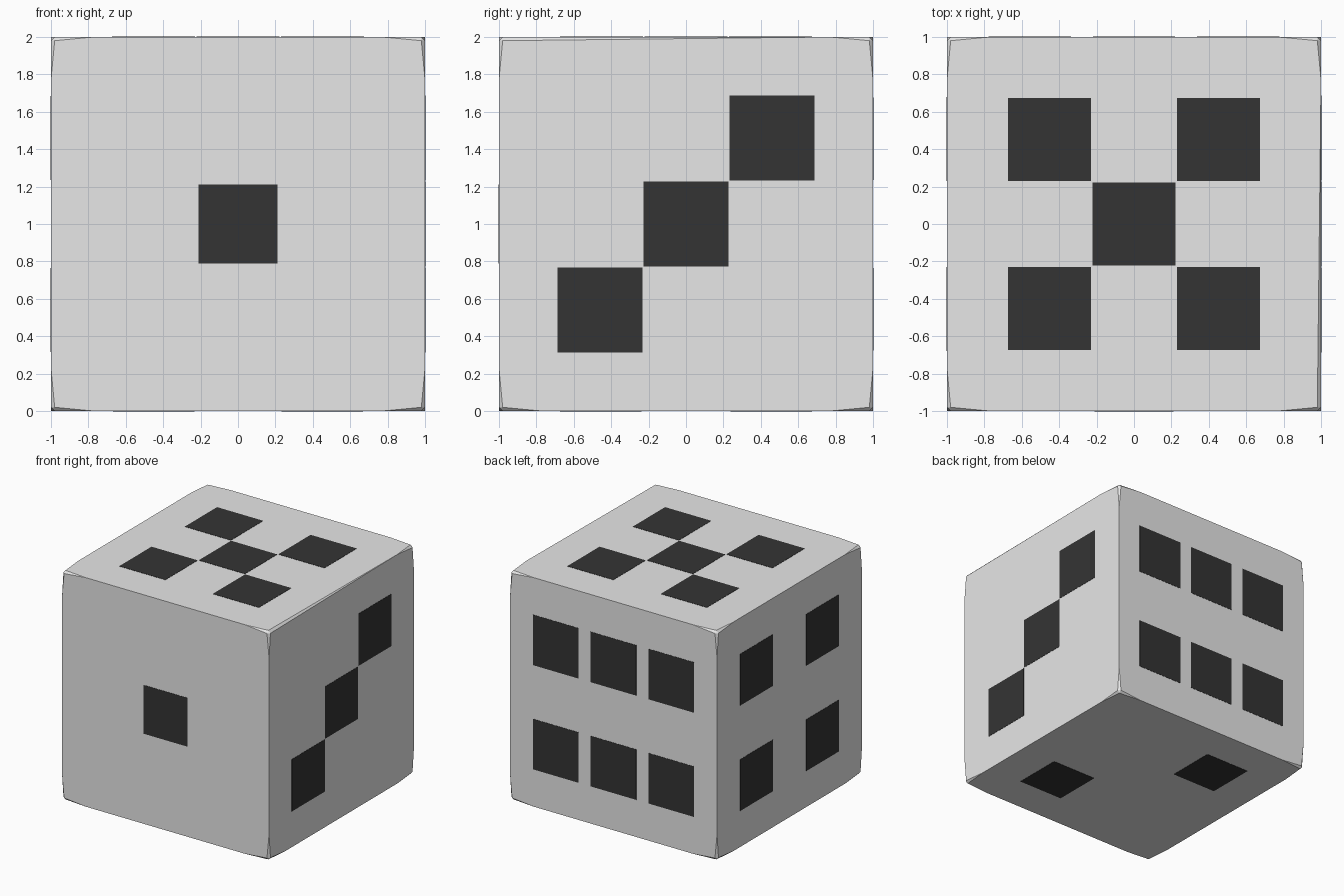
import bpy, bmesh
from itertools import product
from mathutils import Vector

if "Cube" in bpy.data.objects:
    bpy.data.objects.remove(bpy.data.objects["Cube"])


def material(name, rgb):
    m = bpy.data.materials.new(name)
    m.diffuse_color = (*rgb, 1)
    m.use_nodes = True
    m.node_tree.nodes["Principled BSDF"].inputs["Base Color"].default_value = m.diffuse_color
    return m


def add_object(name, bm, mat):
    bmesh.ops.recalc_face_normals(bm, faces=bm.faces)
    me = bpy.data.meshes.new(name)
    bm.to_mesh(me)
    bm.free()
    me.materials.append(mat)
    ob = bpy.data.objects.new(name, me)
    bpy.context.collection.objects.link(ob)
    return ob


body_mat = material("off_white", (0.8, 0.8, 0.8))
pip_mat = material("near_black", (0.034, 0.034, 0.034))

# Body: cube with slightly trimmed corners, as a hull of corner points
EDGE, CORNER = 0.77, 0.98
bm = bmesh.new()
for signs in product((-1, 1), repeat=3):
    for axis in range(3):
        on_edge = [s for s in signs]
        on_edge[axis] *= EDGE
        on_face = [s * CORNER for s in signs]
        on_face[axis] = signs[axis]
        # the upper right edge has one long trimmed sliver at its front end
        if not (signs == (1, -1, 1) and axis == 1):
            bm.verts.new(Vector(on_edge) + Vector((0, 0, 1)))
        bm.verts.new(Vector(on_face) + Vector((0, 0, 1)))
bmesh.ops.convex_hull(bm, input=bm.verts)
bmesh.ops.dissolve_limit(bm, angle_limit=0.01, verts=bm.verts, edges=bm.edges)
add_object("cube_body", bm, body_mat)


# Pips: thin square plates on each side, placed by two in-plane axes
def pips(name, normal, u, v, size, spots):
    n, u, v = Vector(normal), Vector(u), Vector(v)
    bm = bmesh.new()
    for a, b in spots:
        c = Vector((0, 0, 1)) + u * a + v * b
        h = size / 2
        rings = [[bm.verts.new(c + n * d + u * (i * h) + v * (j * h))
                  for i, j in ((-1, -1), (1, -1), (1, 1), (-1, 1))]
                 for d in (0.998, 1.002)]
        bm.faces.new(rings[0])
        bm.faces.new(rings[1])
        for k in range(4):
            q = (k + 1) % 4
            bm.faces.new((rings[0][k], rings[0][q], rings[1][q], rings[1][k]))
    add_object(name, bm, pip_mat)


X, Y, Z = (1, 0, 0), (0, 1, 0), (0, 0, 1)
four = list(product((-1, 1), repeat=2))


def scaled(points, a, b):
    return [(p * a, q * b) for p, q in points]


pips("front_pip", (0, -1, 0), X, Z, 0.425, [(0, 0)])
pips("bottom_pips", (0, 0, -1), X, Y, 0.435, scaled([(1, -1), (-1, 1)], 0.45, 0.455))
pips("right_pips", X, Y, Z, 0.455, scaled([(-1, -1), (0, 0), (1, 1)], 0.46, 0.46))
pips("left_pips", (-1, 0, 0), Y, Z, 0.45, scaled(four, 0.455, 0.46))
pips("top_pips", Z, X, Y, 0.445, scaled(four + [(0, 0)], 0.452, 0.452))
pips("back_pips", Y, X, Z, 0.44, scaled(product((-1, 0, 1), (-1, 1)), 0.557, 0.455))
